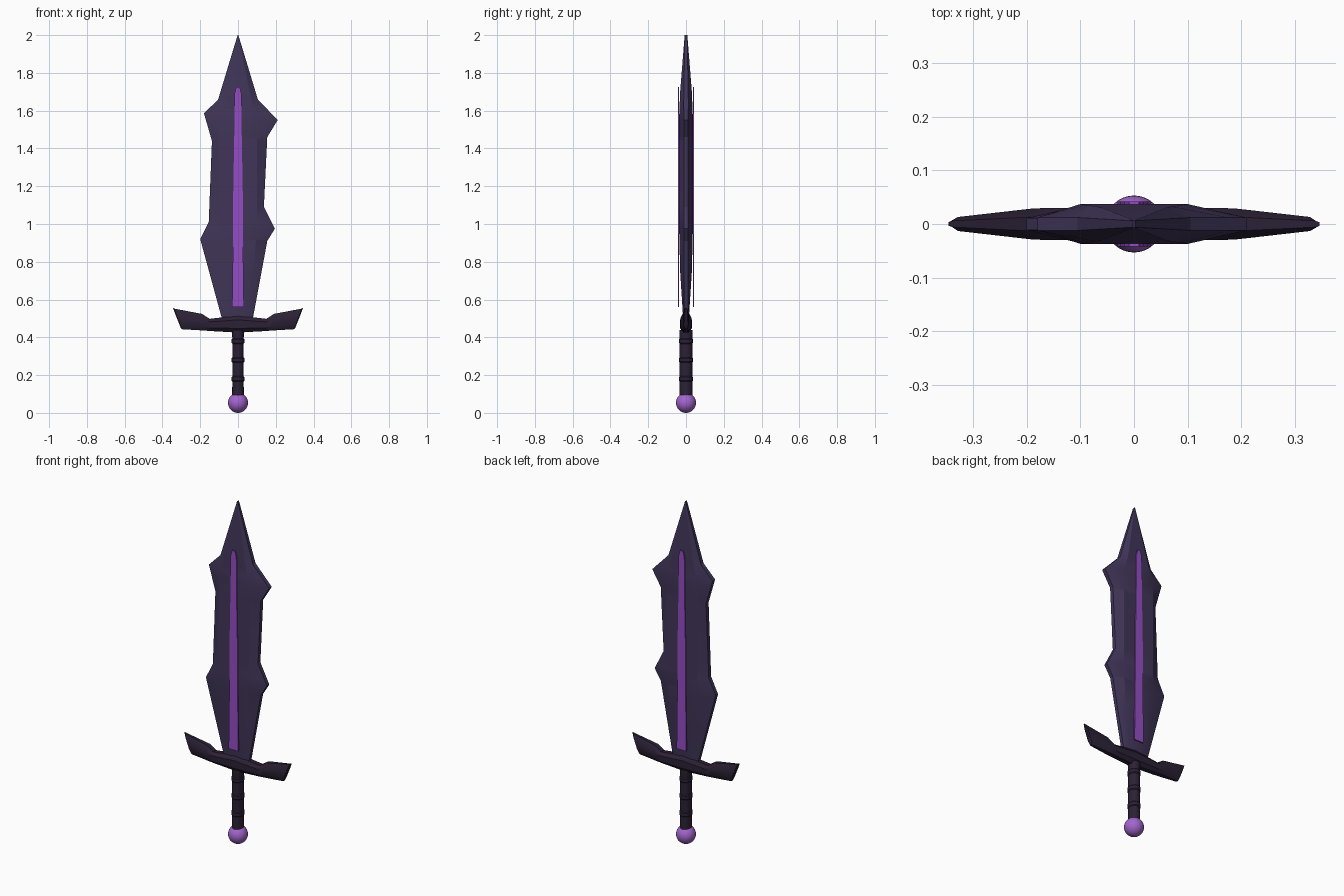
import bpy, bmesh, math

if "Cube" in bpy.data.objects:
    bpy.data.objects.remove(bpy.data.objects["Cube"])


def material(name, rgb):
    m = bpy.data.materials.new(name)
    m.diffuse_color = (*rgb, 1)
    m.use_nodes = True
    m.node_tree.nodes["Principled BSDF"].inputs["Base Color"].default_value = m.diffuse_color
    return m


BLADE = material("dusk purple", (0.052, 0.036, 0.098))
DARK = material("dark plum", (0.024, 0.015, 0.036))
GLOW = material("bright violet", (0.30, 0.075, 0.56))
POMMEL = material("soft violet", (0.36, 0.13, 0.60))


def loft(name, rings, mat, angle=30):
    """Skin a list of equal-length closed rings and cap both ends."""
    bm = bmesh.new()
    rows = [[bm.verts.new(p) for p in r] for r in rings]
    n = len(rows[0])
    for a, b in zip(rows, rows[1:]):
        for i in range(n):
            j = (i + 1) % n
            bm.faces.new((a[i], a[j], b[j], b[i]))
    bm.faces.new(rows[0][::-1])
    bm.faces.new(rows[-1])
    bmesh.ops.recalc_face_normals(bm, faces=bm.faces)
    me = bpy.data.meshes.new(name)
    bm.to_mesh(me)
    bm.free()
    me.materials.append(mat)
    ob = bpy.data.objects.new(name, me)
    bpy.context.collection.objects.link(ob)
    bpy.ops.object.select_all(action='DESELECT')
    ob.select_set(True)
    bpy.context.view_layer.objects.active = ob
    bpy.ops.object.shade_smooth_by_angle(angle=math.radians(angle))
    return ob


def lerp(table, z):
    for (z0, v0), (z1, v1) in zip(table, table[1:]):
        if z0 <= z <= z1:
            return v0 + (v1 - v0) * (z - z0) / (z1 - z0)
    return table[-1][1]


# Blade: barbed outline on each side, flat core, thin bevelled edge
left = [(0.48, 0.08), (0.92, 0.20), (1.01, 0.155), (1.44, 0.138),
        (1.585, 0.18), (1.66, 0.105), (2.0, 0.002)]
right = [(0.48, 0.075), (0.91, 0.155), (0.975, 0.195), (1.09, 0.137),
         (1.46, 0.155), (1.55, 0.21), (1.66, 0.105), (2.0, 0.002)]
core = [(0.48, 0.045), (0.75, 0.085), (1.0, 0.10), (1.55, 0.10),
        (1.66, 0.07), (2.0, 0.001)]
thick = [(0.48, 0.014), (0.75, 0.031), (1.0, 0.037), (1.55, 0.037),
         (1.70, 0.031), (2.0, 0.007)]
edge = [(0.48, 0.010), (1.66, 0.012), (2.0, 0.006)]
rings = []
for z in sorted({z for t in (left, right, core, thick) for z, _ in t}):
    l, r, c, t, e = (lerp(s, z) for s in (left, right, core, thick, edge))
    rings.append([(-l, -e, z), (-c, -t, z), (c, -t, z), (r, -e, z),
                  (r, e, z), (c, t, z), (-c, t, z), (-l, e, z)])
loft("blade", rings, BLADE, 20)

# Glowing strips floating on both faces of the blade
strip = [(0.56, 0.031), (0.85, 0.027), (1.2, 0.025), (1.45, 0.020),
         (1.69, 0.018), (1.725, 0.009)]
for name, s in (("front_strip", -1), ("back_strip", 1)):
    loft(name, [[(-w, s * 0.036, z), (w, s * 0.036, z),
                 (w, s * 0.042, z), (-w, s * 0.042, z)]
                for z, w in strip], GLOW)

# Crossguard: bottom x, bottom z, top x, top z, half depth
half = [(0.0, 0.425, 0.0, 0.515, 0.031), (0.14, 0.433, 0.15, 0.498, 0.030),
        (0.18, 0.436, 0.19, 0.524, 0.029), (0.297, 0.443, 0.338, 0.552, 0.013),
        (0.302, 0.447, 0.345, 0.556, 0.007)]
stations = [(-a, b, -c, d, e) for a, b, c, d, e in half[:0:-1]] + half
rings = []
for bx, bz, tx, tz, d in stations:
    outline = [(0, 0.45), (0.25, 1), (0.75, 1), (1, 0.45)]
    pts = [(f, -k) for f, k in outline] + [(f, k) for f, k in outline[::-1]]
    rings.append([(bx + (tx - bx) * f, k * d, bz + (tz - bz) * f)
                  for f, k in pts])
loft("crossguard", rings, DARK)

# Grip: slightly oval handle with three raised bands
profile = [(0.09, 0.032), (0.165, 0.031)]
for z in (0.18, 0.28, 0.38):
    profile += [(z - 0.014, 0.031), (z - 0.009, 0.035),
                (z + 0.009, 0.035), (z + 0.014, 0.031)]
profile = profile[:1] + profile[2:] + [(0.44, 0.033)]
N = 16
loft("grip", [[(r * 0.97 * math.cos(2 * math.pi * i / N),
                r * 1.07 * math.sin(2 * math.pi * i / N), z)
               for i in range(N)] for z, r in profile], DARK)

# Pommel orb
bpy.ops.mesh.primitive_uv_sphere_add(segments=32, ring_count=16, radius=0.053,
                                     location=(0, 0, 0.053))
orb = bpy.context.object
orb.name = "pommel"
orb.data.materials.append(POMMEL)
bpy.ops.object.shade_smooth()
